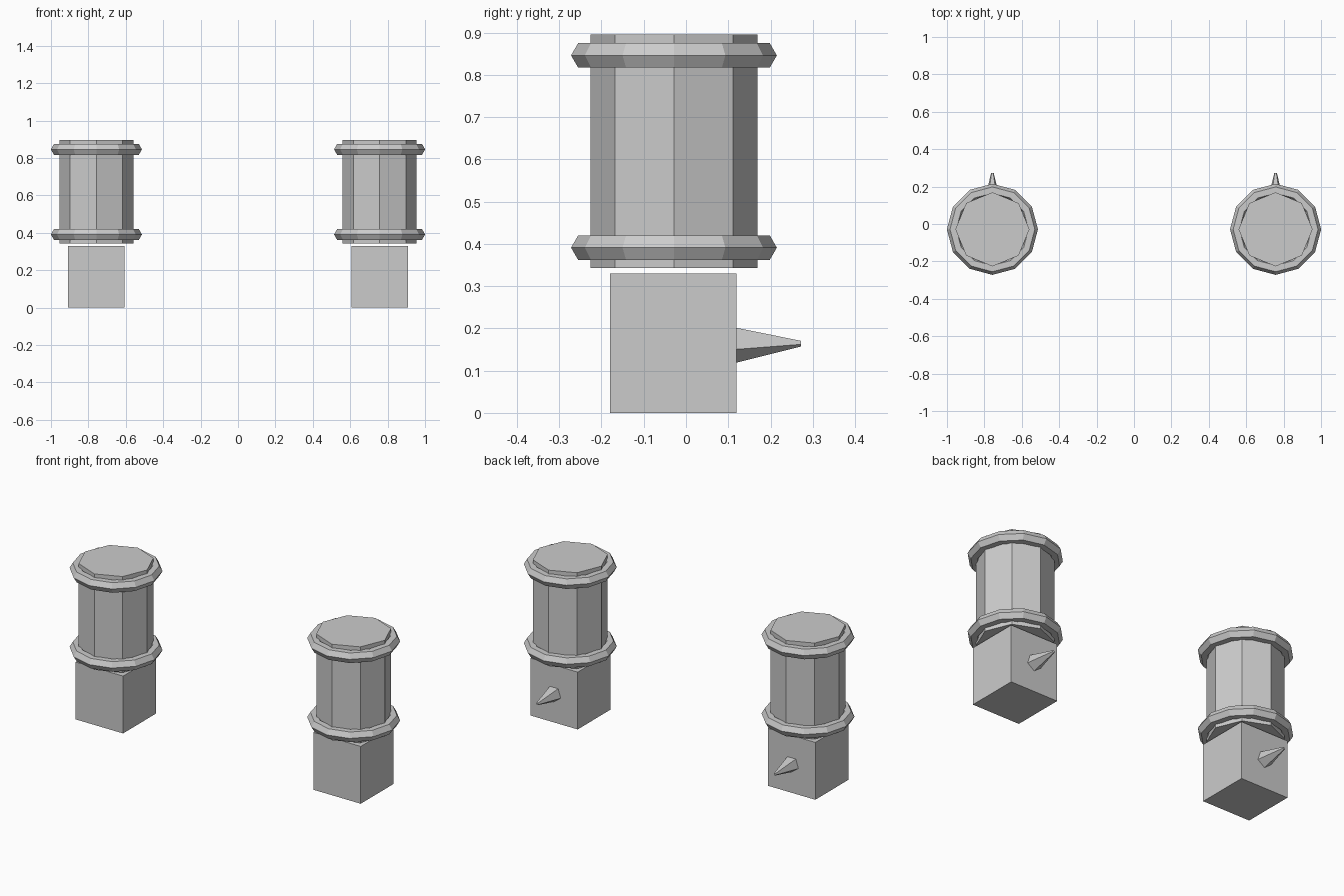
import bpy
import math

if "Cube" in bpy.data.objects:
    bpy.data.objects.remove(bpy.data.objects["Cube"])

CX, CY = 0.757, -0.0285   # axis of each drum (mirrored in x)


def name_last(name):
    bpy.context.object.name = name


for side, sx in (("left", -CX), ("right", CX)):
    # Square foot block
    bpy.ops.mesh.primitive_cube_add(size=1, location=(sx, -0.03, 0.165))
    bpy.context.object.scale = (0.302, 0.30, 0.33)
    name_last(f"{side}_base_block")

    # Octagonal drum
    bpy.ops.mesh.primitive_cylinder_add(vertices=8, radius=0.198, depth=0.553,
                                        location=(sx, CY, 0.6195))
    name_last(f"{side}_drum")

    # Faceted bands round the drum
    for label, z in (("lower", 0.391), ("upper", 0.846)):
        bpy.ops.mesh.primitive_torus_add(major_segments=12, minor_segments=6,
                                         major_radius=0.21, minor_radius=0.0335,
                                         location=(sx, CY, z))
        name_last(f"{side}_{label}_band")

    # Five-sided spike on the back of the block
    bpy.ops.mesh.primitive_cone_add(vertices=5, radius1=0.0453, radius2=0.0075,
                                    depth=0.152, location=(sx, 0.196, 0.1645),
                                    rotation=(-math.pi / 2, 0, 0))
    name_last(f"{side}_spike")
